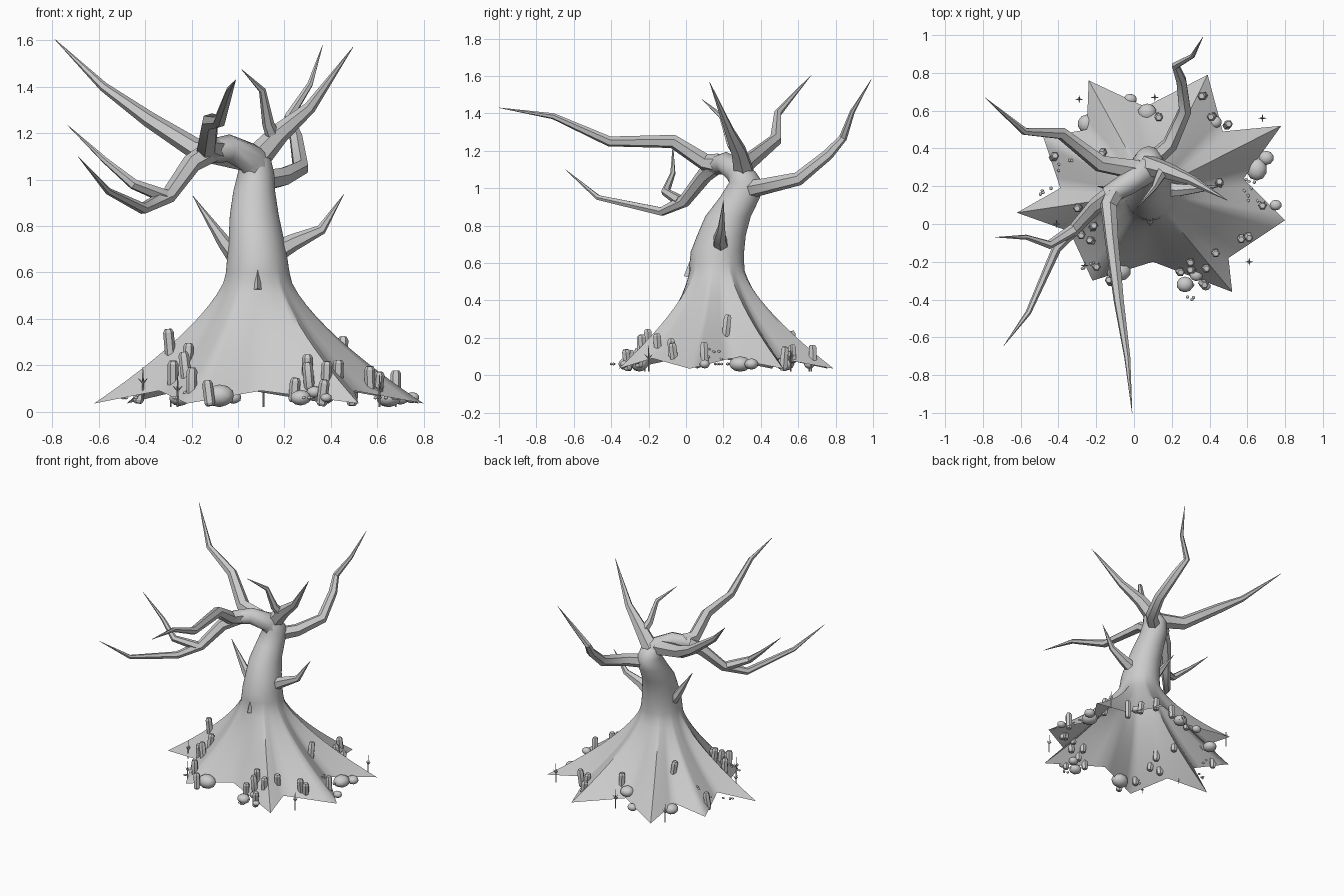
import bpy, bmesh, math, random
from mathutils import Vector, Quaternion
from mathutils.bvhtree import BVHTree

random.seed(4)
if "Cube" in bpy.data.objects:
    bpy.data.objects.remove(bpy.data.objects["Cube"], do_unlink=True)

grey = bpy.data.materials.new("plain_grey")
grey.use_nodes = True
colour = (0.6, 0.6, 0.6, 1)
grey.diffuse_color = colour
grey.node_tree.nodes["Principled BSDF"].inputs["Base Color"].default_value = colour


def finish(bm, name, sharp_angle=40):
    """Turn a bmesh into an object; edges above the angle stay sharp."""
    bmesh.ops.recalc_face_normals(bm, faces=bm.faces)
    for face in bm.faces:
        face.smooth = True
    for edge in bm.edges:
        edge.smooth = edge.calc_face_angle(0) < math.radians(sharp_angle)
    mesh = bpy.data.meshes.new(name)
    bm.to_mesh(mesh)
    bm.free()
    mesh.materials.append(grey)
    obj = bpy.data.objects.new(name, mesh)
    bpy.context.collection.objects.link(obj)
    return obj


def bridge(bm, low, high):
    n = len(low)
    for i in range(n):
        j = (i + 1) % n
        bm.faces.new((low[i], low[j], high[j], high[i]))


def tube(bm, path, radii, sides=6):
    """Loft a capped tube of given radii along a path."""
    path = [Vector(p) for p in path]
    old, turn, previous = Vector((0, 0, 1)), Quaternion(), None
    for i, point in enumerate(path):
        into = (point - path[max(i - 1, 0)]).normalized()
        out = (path[min(i + 1, len(path) - 1)] - point).normalized()
        tangent = (into + out).normalized()
        turn = old.rotation_difference(tangent) @ turn
        old = tangent
        ring = []
        for k in range(sides):
            a = math.tau * k / sides
            spoke = Vector((math.cos(a), math.sin(a), 0)) * radii[i]
            ring.append(bm.verts.new(point + turn @ spoke))
        if previous:
            bridge(bm, previous, ring)
        else:
            bm.faces.new(ring[::-1])
        previous = ring
    bm.faces.new(previous)


def branch(name, thick, path, sides=6):
    """A limb that tapers to a point."""
    bm = bmesh.new()
    last = len(path) - 1
    radii = [max(thick * (1 - i / last) ** 0.75, 0.001) for i in range(last + 1)]
    tube(bm, path, radii, sides)
    finish(bm, name)


# Root skirt outline: root tips alternate with valleys
outline = [(.80, .02), (.58, .24), (.78, .52), (.47, .49), (.39, .79), (.06, .62),
           (-.24, .76), (-.25, .50), (-.48, .46), (-.39, .19), (-.62, .06),
           (-.34, -.04), (-.22, -.30), (.10, -.20), (.52, -.36), (.50, -.18)]
STEPS, LEVELS, NECK = 5, 12, 0.6
cx, cy = 0.085, 0.165
base = []
for i, a in enumerate(outline):
    b = outline[(i + 1) % len(outline)]
    za, zb = (.035, .09) if i % 2 == 0 else (.09, .035)
    for s in range(STEPS):
        base.append(Vector((*a, za)).lerp(Vector((*b, zb)), s / STEPS))
angles = [math.atan2(p.y - cy, p.x - cx) for p in base]

# Trunk with flared, hollow roots
bm = bmesh.new()
previous = None
for level in range(LEVELS):
    h = level / LEVELS
    spread = (1 - h) ** 1.45
    ring = []
    for p, a in zip(base, angles):
        x, y = cx + .135 * math.cos(a), cy + .14 * math.sin(a)
        ring.append(bm.verts.new((x + (p.x - x) * spread, y + (p.y - y) * spread,
                                  p.z + (NECK - p.z) * h)))
    if previous:
        bridge(bm, previous, ring)
    previous = ring
# Upper trunk sections: height, centre x, centre y, radius x, radius y
for z, x, y, rx, ry in [(.6, .085, .165, .137, .146), (.66, .083, .168, .13, .143),
                        (.75, .078, .19, .118, .13), (.85, .07, .225, .105, .122),
                        (.95, .07, .288, .09, .108), (1.03, .078, .32, .078, .09),
                        (1.09, .075, .3, .066, .07), (1.12, .07, .28, .035, .035)]:
    ring = [bm.verts.new((x + rx * math.cos(a), y + ry * math.sin(a), z)) for a in angles]
    bridge(bm, previous, ring)
    previous = ring
bm.faces.new(previous)
bm.normal_update()
ground = BVHTree.FromBMesh(bm)
finish(bm, "trunk_and_roots", 50)

# Nose on the trunk front
bm = bmesh.new()
tip = [bm.verts.new(v) for v in [(.05, .04, .52), (.12, .04, .52), (.085, .02, .61),
                                 (.085, -.012, .53)]]
for a, b, c in [(0, 1, 3), (1, 2, 3), (2, 0, 3), (0, 2, 1)]:
    bm.faces.new((tip[a], tip[b], tip[c]))
finish(bm, "nose")

# Bent crown limb that carries the front branches
bm = bmesh.new()
tube(bm, [(.08, .32, 1), (.06, .28, 1.09), (-.04, .21, 1.135), (-.14, .15, 1.12)],
     [.07, .072, .06, .05], 8)
finish(bm, "crown_limb", 50)

branch("front_branch", .055, [(-.1, .17, 1.13), (-.135, .1, 1.14), (-.12, -.07, 1.25),
                              (-.08, -.41, 1.25), (-.035, -.71, 1.385), (-.01, -1, 1.43)])
branch("low_right_branch", .05, [(-.1, .17, 1.13), (-.2, .1, 1.07), (-.3, -.01, .93),
                                 (-.41, -.13, .875), (-.56, -.47, .95), (-.69, -.645, 1.1)])
branch("low_right_fork", .032, [(-.32, -.03, .93), (-.45, -.11, .98), (-.57, -.07, 1.08),
                                (-.735, -.07, 1.235)])
branch("back_right_branch", .058, [(.05, .28, 1.09), (-.18, .32, 1.13), (-.385, .48, 1.26),
                                   (-.58, .49, 1.4), (-.79, .67, 1.605)])
branch("back_branch", .05, [(.08, .32, .99), (.19, .42, 1.01), (.27, .6, 1.05),
                            (.25, .76, 1.18), (.22, .84, 1.27), (.31, .89, 1.41),
                            (.365, .99, 1.58)])
branch("left_branch", .06, [(.07, .31, 1.08), (.18, .28, 1.2), (.31, .23, 1.31),
                            (.495, .125, 1.57)])
branch("upright_twig", .035, [(.16, .29, 1.17), (.13, .24, 1.24), (.105, .19, 1.385),
                              (.015, .085, 1.475)])
branch("left_thorn", .05, [(.13, .19, .67), (.24, .18, .73), (.36, .19, .785),
                           (.455, .2, .935)])
branch("right_thorn", .05, [(.02, .18, .64), (-.06, .18, .73), (-.195, .2, .93)])


def surface(x, y):
    hit = ground.ray_cast(Vector((x, y, 3)), Vector((0, 0, -1)))[0]
    return hit.z if hit else .06


# Hexagonal stumps of fungus clustered on the roots
bm = bmesh.new()
for x, y in [(.37, .68), (.42, .57), (.49, .52), (.13, .57), (-.16, .38), (-.43, .35),
             (-.29, .09), (-.22, -.02), (-.22, -.09), (-.28, -.05), (-.12, -.31),
             (-.2, -.22), (.45, .21), (.68, .1), (.57, -.07), (.6, -.06), (.43, -.15),
             (.3, -.2), (.31, -.24), (.38, -.23), (.24, -.25), (.36, -.31)]:
    tall = random.uniform(.09, .13)
    foot = Vector((x, y, max(.005, surface(x, y) - .035)))
    lean = Vector((random.uniform(-.15, .15), random.uniform(-.15, .15), 1)) * tall
    tube(bm, [foot, foot + lean * .1, foot + lean * .88, foot + lean],
         [.016, .023, .023, .015])
finish(bm, "root_stumps", 25)

# Boulders and pebbles: round, slightly flattened
bm = bmesh.new()
stones = [(-.02, .66, .035), (.07, .59, .05), (-.25, .53, .048), (.43, .54, .035),
          (.65, .29, .055), (.7, .35, .04), (.75, .1, .032), (.27, -.32, .045),
          (-.08, -.25, .065), (.33, -.27, .035), (.38, -.33, .025)]
for x, y in [(-.46, .18), (-.36, .3), (.6, .2), (.32, -.36), (-.25, -.2), (.64, .15)]:
    for k in range(4):
        stones.append((x + random.uniform(-.04, .04), y + random.uniform(-.04, .04), .01))
for x, y, r in stones:
    made = bmesh.ops.create_icosphere(bm, subdivisions=2 if r > .02 else 1, radius=r)["verts"]
    bmesh.ops.scale(bm, verts=made, vec=(1, random.uniform(.8, 1.1), .75))
    z = max(surface(x, y), r)
    bmesh.ops.translate(bm, verts=made, vec=(x, y, z))
finish(bm, "stones", 50)

# Thin sprouts with small side blades
bm = bmesh.new()
for x, y in [(-.29, .66), (.11, .67), (.68, .56), (.61, -.2), (-.26, -.22), (-.41, .0)]:
    foot = Vector((x, y, max(.02, surface(x, y) - .04)))
    tube(bm, [foot, foot + Vector((0, 0, .09)), foot + Vector((0, 0, .14))],
         [.004, .004, .001], 4)
    for k in range(4):
        a = math.tau * k / 4
        side = Vector((math.cos(a) * .02, math.sin(a) * .02, .02))
        start = foot + Vector((0, 0, .07))
        tube(bm, [start, start + side], [.005, .001], 4)
finish(bm, "sprouts")
